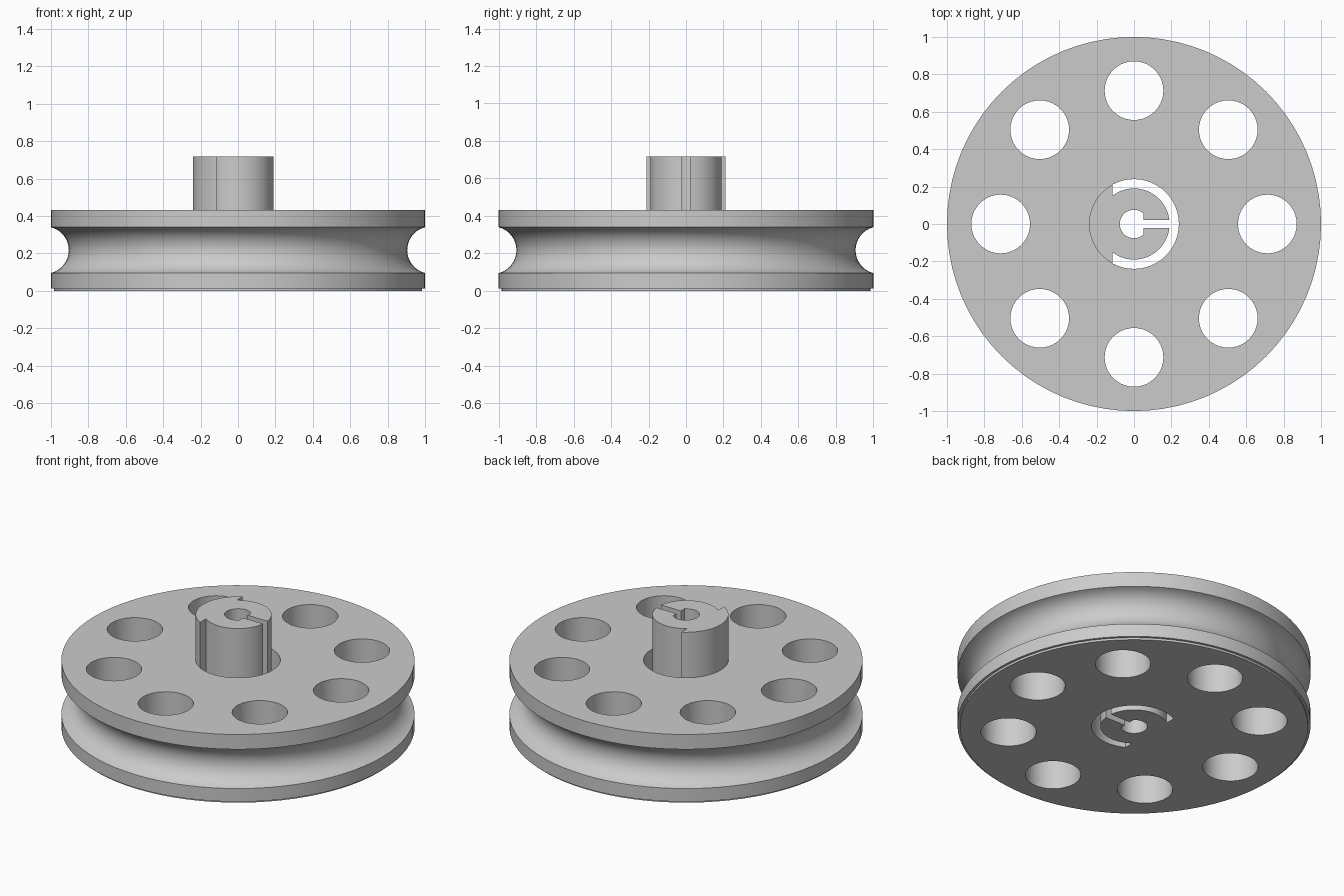
import bpy, bmesh
from math import sin, cos, acos, asin, pi, tau

cube = bpy.data.objects.get("Cube")
if cube:
    bpy.data.objects.remove(cube)

TOP, HUB_TOP = 0.433, 0.717
STEP_X, R_OUT, R_IN = -0.115, 0.24, 0.19    # hub step and its two radii
R_BORE, FLAT_X, SLIT = 0.076, 0.05, 0.022   # D-shaped bore and slit

bm = bmesh.new()


def arc(r, a0, a1, n, cx=0, cy=0):
    return [(cx + r * cos(a0 + (a1 - a0) * i / n),
             cy + r * sin(a0 + (a1 - a0) * i / n)) for i in range(n + 1)]


def circle(r, n, cx=0, cy=0):
    return arc(r, 0, tau, n, cx, cy)[:-1]


def ring(points, z):
    return [bm.verts.new((x, y, z)) for x, y in points]


def bridge(a, b, closed):
    n = len(a)
    for i in range(n if closed else n - 1):
        j = (i + 1) % n
        bm.faces.new((a[i], a[j], b[j], b[i]))


def wall(points, levels, closed=False):
    rings = [ring(points, z) for z in levels]
    for a, b in zip(rings, rings[1:]):
        bridge(a, b, closed)


def cap(loops, z):
    edges = []
    for points in loops:
        vs = ring(points, z)
        edges += [bm.edges.new((vs[i - 1], vs[i])) for i in range(len(vs))]
    bmesh.ops.triangle_fill(bm, edges=edges, use_beauty=True, normal=(0, 0, 1))


# Rim profile with a rounded rope groove and a small step underneath
GROOVE_R, GROOVE_Z, LIP = 0.1264, 0.2175, 0.1225
half = pi - asin(LIP / GROOVE_R)
sweep = pi - half
profile = [(0.985, 0), (0.985, 0.013), (1, 0.013)]
profile += [(r, z) for r, z in arc(GROOVE_R, pi + sweep, pi - sweep, 16,
                                   1 + GROOVE_R * cos(sweep), GROOVE_Z)]
profile.append((1, TOP))
rings = [ring(circle(r, 80), z) for r, z in profile]
for a, b in zip(rings, rings[1:]):
    bridge(a, b, True)

# Eight round lightening holes
holes = [circle(0.157, 40, 0.713 * cos(k * pi / 4), 0.713 * sin(k * pi / 4))
         for k in range(8)]
for h in holes:
    wall(h, (0, TOP), True)

# Hub outline: lower half runs from the step to the bore, upper half mirrors it
a_out, a_in = acos(STEP_X / R_OUT), acos(STEP_X / R_IN)
a_slit, a_flat = asin(SLIT / R_IN), acos(FLAT_X / R_BORE)
lower = [(STEP_X, -R_OUT * sin(a_out))]
lower += arc(R_IN, -a_in, -a_slit, 24)
lower += [(FLAT_X, -SLIT)]
lower += arc(R_BORE, -a_flat, -pi, 16)
inner = lower + [(x, -y) for x, y in reversed(lower[:-1])]
left_arc = arc(R_OUT, a_out, tau - a_out, 32)
right_arc = arc(R_OUT, a_out, -a_out, 32)

wall(inner, (0, TOP, HUB_TOP))
wall(left_arc, (TOP, HUB_TOP))
wall(right_arc, (0, TOP))

# Flat faces: underside, disc top and hub top
cap([circle(0.985, 80), inner + right_arc[1:-1]] + holes, 0)
cap([circle(1, 80), left_arc + right_arc[::-1][1:-1]] + holes, TOP)
cap([inner + left_arc[1:-1]], HUB_TOP)

bmesh.ops.remove_doubles(bm, verts=bm.verts[:], dist=0.0001)
bmesh.ops.recalc_face_normals(bm, faces=bm.faces[:])
mesh = bpy.data.meshes.new("pulley_wheel")
bm.to_mesh(mesh)
bm.free()

# Plain grey material
grey = bpy.data.materials.new("light_grey")
grey.use_nodes = True
colour = (0.6, 0.6, 0.6, 1)
grey.diffuse_color = colour
grey.node_tree.nodes["Principled BSDF"].inputs["Base Color"].default_value = colour
mesh.materials.append(grey)

wheel = bpy.data.objects.new("pulley_wheel", mesh)
bpy.context.collection.objects.link(wheel)
bpy.ops.object.select_all(action="DESELECT")
wheel.select_set(True)
bpy.context.view_layer.objects.active = wheel
bpy.ops.object.shade_smooth_by_angle(angle=pi / 6)
